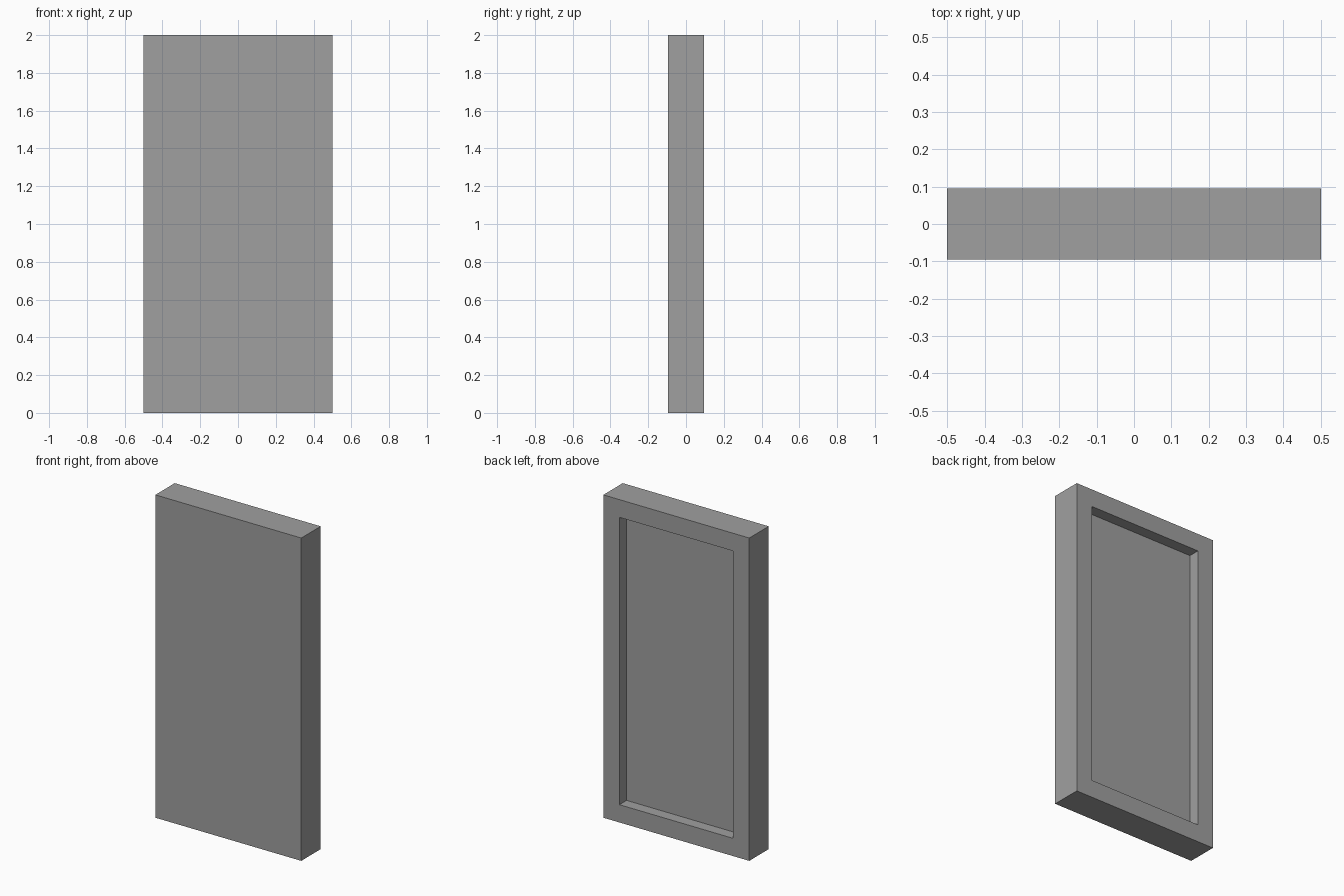
import bpy
import bmesh

WIDTH, DEPTH, HEIGHT = 1.0, 0.19, 2.0
BORDER, RECESS = 0.11, 0.07

cube = bpy.data.objects.get("Cube")
if cube:
    bpy.data.objects.remove(cube, do_unlink=True)

# Plain grey finish
grey = bpy.data.materials.new("plain_grey")
grey.use_nodes = True
colour = (0.35, 0.35, 0.35, 1.0)
grey.diffuse_color = colour
grey.node_tree.nodes["Principled BSDF"].inputs["Base Color"].default_value = colour

# Solid slab standing on the ground
bm = bmesh.new()
bmesh.ops.create_cube(bm, size=1)
bmesh.ops.scale(bm, vec=(WIDTH, DEPTH, HEIGHT), verts=bm.verts)
bmesh.ops.translate(bm, vec=(0, 0, HEIGHT / 2), verts=bm.verts)
bm.normal_update()

# Rectangular recess in the back, leaving a raised frame
back = max(bm.faces, key=lambda f: f.calc_center_median().y)
bmesh.ops.inset_region(bm, faces=[back], thickness=BORDER, use_even_offset=True)
floor = bmesh.ops.extrude_discrete_faces(bm, faces=[back])["faces"]
bmesh.ops.translate(bm, vec=(0, -RECESS, 0), verts=floor[0].verts)
bmesh.ops.recalc_face_normals(bm, faces=bm.faces)

mesh = bpy.data.meshes.new("recessed_panel")
bm.to_mesh(mesh)
bm.free()
mesh.materials.append(grey)
panel = bpy.data.objects.new("recessed_panel", mesh)
bpy.context.collection.objects.link(panel)
